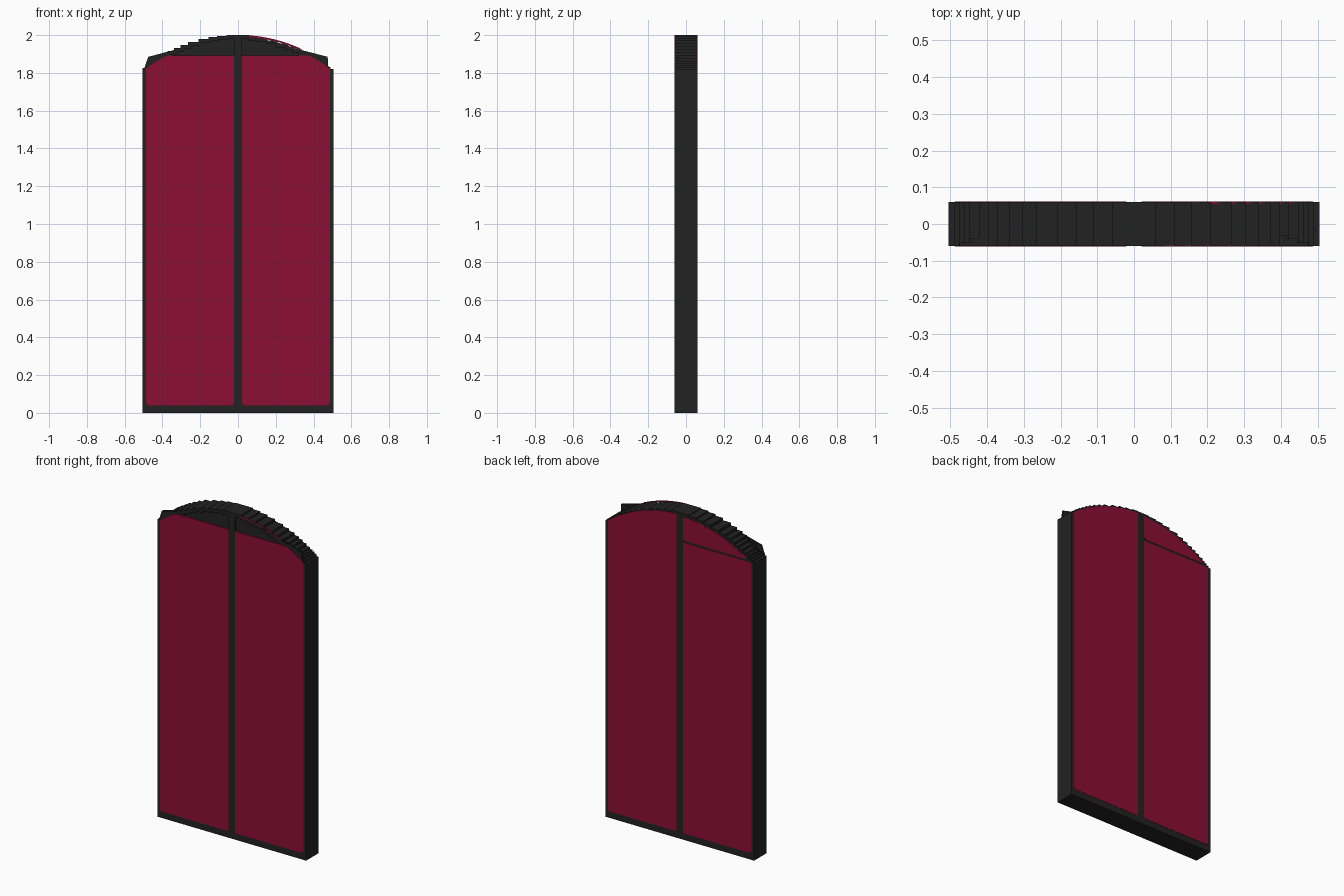
import bpy, bmesh, math

if "Cube" in bpy.data.objects:
    bpy.data.objects.remove(bpy.data.objects["Cube"])

HALF, TOP, SPRING = 0.505, 2.0, 1.82
RADIUS = (HALF**2 + 0.18**2) / 0.36


def material(name, rgb):
    m = bpy.data.materials.new(name)
    m.diffuse_color = (*rgb, 1)
    m.use_nodes = True
    m.node_tree.nodes["Principled BSDF"].inputs["Base Color"].default_value = m.diffuse_color
    return m


dark = material("charcoal frame", (0.016, 0.016, 0.016))
red = material("crimson panel", (0.262, 0.0045, 0.036))


def arch(x):
    return TOP - RADIUS + math.sqrt(RADIUS**2 - min(abs(x), HALF)**2)


def prism(name, outline, y0, y1, mat):
    """Extrude an (x, z) outline from y0 to y1."""
    bm = bmesh.new()
    face = bm.faces.new([bm.verts.new((x, y0, z)) for x, z in outline])
    ext = bmesh.ops.extrude_face_region(bm, geom=[face])["geom"]
    for v in ext:
        if isinstance(v, bmesh.types.BMVert):
            v.co.y = y1
    bmesh.ops.recalc_face_normals(bm, faces=bm.faces)
    me = bpy.data.meshes.new(name)
    bm.to_mesh(me)
    bm.free()
    me.materials.append(mat)
    ob = bpy.data.objects.new(name, me)
    bpy.context.collection.objects.link(ob)
    return ob


# Stepped arch: breakpoints of the treads from the centre outwards
STEPS = [0.06, 0.11, 0.157, 0.208, 0.265, 0.305, 0.34, 0.372,
         0.396, 0.422, 0.447, 0.463, 0.476, 0.49, HALF]


def stepped(inset=0.0, cap=9.0, half=HALF):
    """Stair-step arch line from left to right."""
    pts = []
    prev = 0.0
    for s in STEPS:
        z_left = TOP if prev == 0 else arch((prev + s) / 2)
        z_right = TOP if prev == 0 else arch(s)
        k = half / HALF
        pts.insert(0, (-prev * k, min(z_left - inset, cap)))
        pts.insert(0, (-s * k, min(z_left - inset, cap)))
        pts += [(prev * k, min(z_right - inset, cap)), (s * k, min(z_right - inset, cap))]
        prev = s
    out = []
    for p in pts:                       # drop repeated points
        if not out or math.dist(p, out[-1]) > 1e-5:
            out.append(p)
    return out


def rounded(pts, r=0.014):
    """Cut back both bottom corners of an outline starting with them."""
    (x0, z0), (x1, _) = pts[0], pts[1]
    s = 1 if x1 > x0 else -1
    return [(x0, z0 + r), (x0 + s * r * 0.3, z0 + r * 0.3), (x0 + s * r, z0),
            (x1 - s * r, z0), (x1 - s * r * 0.3, z0 + r * 0.3), (x1, z0 + r)] + pts[2:]


def panel(name, side, bottom, cap, inset, y0, y1, xin=0.021, xout=0.487):
    """Leaf panel whose top follows the arch, limited to a height."""
    n = 16
    xs = [xout + (xin - xout) * i / n for i in range(n + 1)]
    top = [(side * x, min(cap, arch(x) - inset)) for x in xs]
    pts = [(side * xin, bottom), (side * xout, bottom)] + top
    return prism(name, rounded(pts), y0, y1, red)


# Frame: rear body full height, front body up to the panel tops
base = [(HALF, 0), (-HALF, 0)]
prism("frame_back", base + stepped(), -0.02, 0.06, dark)
prism("frame_front", base + stepped(cap=1.89), -0.06, -0.02, dark)

# Nested stepped rims sinking into the front of the arch
for i in range(4):
    inner = [(x, max(z, 1.885)) for x, z in stepped(inset=0.02 * (i + 1), half=HALF - 0.03 * (i + 1))]
    ring = [(HALF, 1.80), *reversed(stepped()), (-HALF, 1.80)]
    ring += [(-HALF + 0.03 * (i + 1), 1.80)] + inner + [(HALF - 0.03 * (i + 1), 1.80)]
    prism(f"arch_rim_{i + 1}", ring, -0.06 + 0.01 * i, -0.05 + 0.01 * i, dark)

# Centre bar in front of the arch recess
prism("centre_bar", [(-0.021, 1.88), (0.021, 1.88), (0.021, 1.998), (-0.021, 1.998)],
      -0.06, -0.02, dark)

# Front panels
for side, word in ((-1, "left"), (1, "right")):
    panel(f"front_panel_{word}", side, 0.04, 1.893, 0.012, -0.0615, -0.055)

# Rear panels: one tall leaf, and one leaf split by a thin gap
panel("rear_panel_right", 1, 0.04, 9, 0.012, 0.055, 0.0615)
panel("rear_panel_left", -1, 0.04, 1.825, 0.012, 0.055, 0.0615)
panel("rear_panel_left_top", -1, 1.837, 9, 0.018, 0.055, 0.0615, xout=0.45)

# Thin red edge showing above the right-hand steps
xs = [0.06 + 0.27 * i / 10 for i in range(11)]
edge = [(x, arch(x) + 0.001) for x in xs] + [(x, arch(x) - 0.008) for x in reversed(xs)]
prism("arch_edge_strip", edge, -0.061, -0.059, red)
